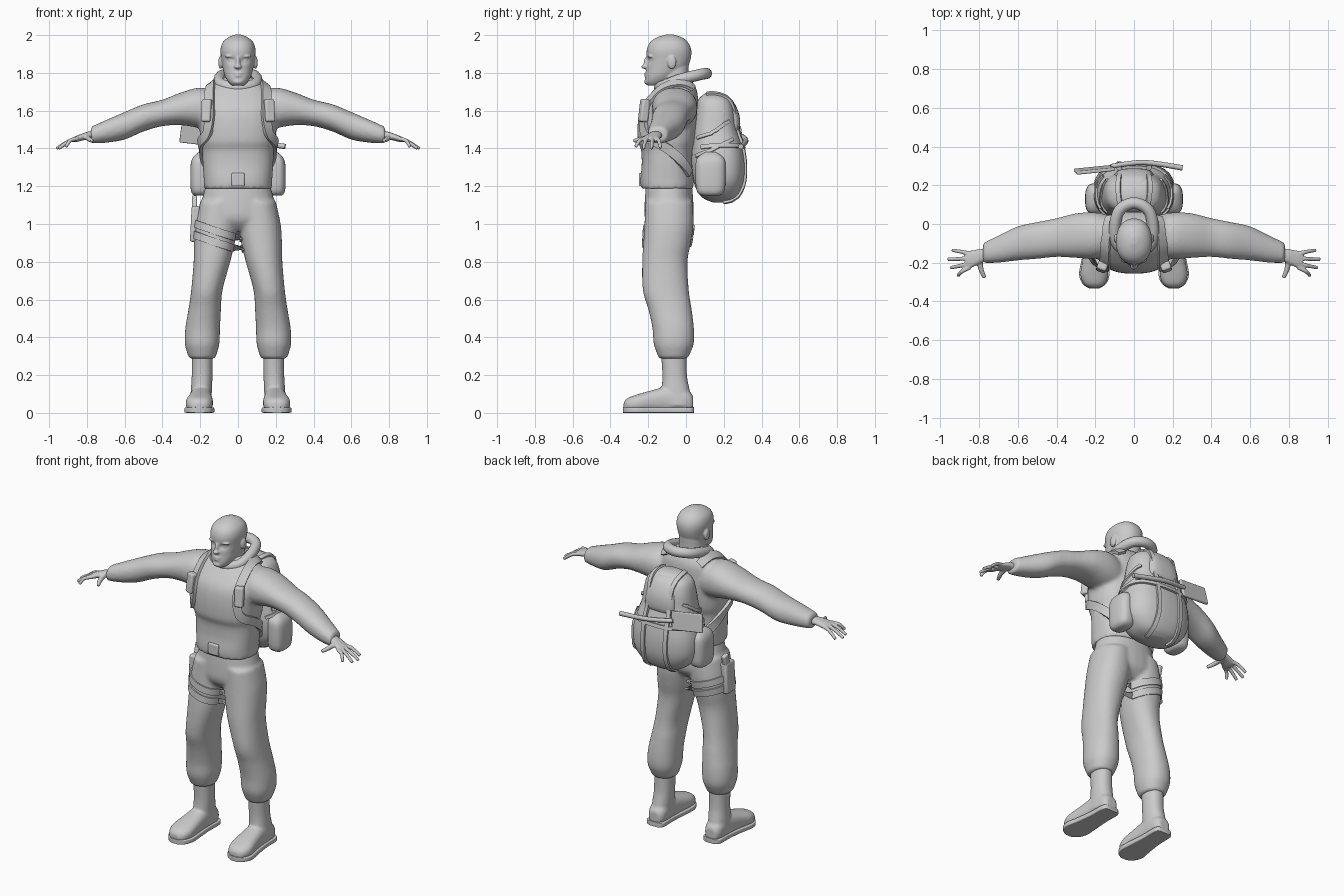
import bpy, bmesh, math
from mathutils import Vector, Matrix
from mathutils.bvhtree import BVHTree

grey = bpy.data.materials.new("plain grey")
grey.diffuse_color = (0.6, 0.6, 0.6, 1)


def spline(pts, steps, closed=False):
    """Catmull-Rom interpolation of equal-length tuples."""
    pts, n, out = [Vector(p) for p in pts], len(pts), []
    at = lambda i: pts[i % n] if closed else pts[max(0, min(n - 1, i))]
    for i in range(n if closed else n - 1):
        a, b, c, d = at(i - 1), at(i), at(i + 1), at(i + 2)
        for k in range(steps):
            t = k / steps
            out.append(0.5 * (2 * b + (c - a) * t + (2 * a - 5 * b + 4 * c - d) * t * t
                              + (3 * b - a - 3 * c + d) * t ** 3))
    return out if closed else out + [pts[-1]]


def skin(bm, rings, closed=False):
    """Bridge rings of points with quads, capping open ends."""
    vs = [[bm.verts.new(p) for p in r] for r in rings]
    m = len(vs[0])
    for i in range(len(vs) if closed else len(vs) - 1):
        a, b = vs[i], vs[(i + 1) % len(vs)]
        for j in range(m):
            bm.faces.new((a[j], a[(j + 1) % m], b[(j + 1) % m], b[j]))
    if not closed:
        bm.faces.new(vs[0])
        bm.faces.new(vs[-1])


def loft(bm, axis, rows, s=1, power=2.2, n=28, steps=4):
    """Rows: position on the axis, two centre values, two radii; s mirrors x."""
    rings = []
    for t, c1, c2, r1, r2 in spline(rows, steps):
        ring = []
        for j in range(n):
            a = 2 * math.pi * (j + 0.5) / n
            c, d = math.cos(a), math.sin(a)
            u = c1 + r1 * math.copysign(abs(c) ** (2 / power), c)
            v = c2 + r2 * math.copysign(abs(d) ** (2 / power), d)
            x, y, z = {'x': (t, u, v), 'y': (u, t, v), 'z': (u, v, t)}[axis]
            ring.append((s * x, y, z))
        rings.append(ring)
    skin(bm, rings)


def tube(bm, pts, r0, r1, s=1, closed=False, n=12, steps=5):
    path = spline([(s * x, y, z) for x, y, z in pts], steps, closed)
    rings, m = [], len(path)
    for i, p in enumerate(path):
        t = (path[(i + 1) % m] if closed or i < m - 1 else p) - (path[i - 1] if closed or i else p)
        t.normalize()
        u = t.cross(Vector((0, 0, 1) if abs(t.z) < 0.9 else (0, 1, 0))).normalized()
        w, r = t.cross(u), r0 + (r1 - r0) * i / (m - 1)
        rings.append([p + r * (u * math.cos(k * 2 * math.pi / n) + w * math.sin(k * 2 * math.pi / n))
                      for k in range(n)])
    skin(bm, rings, closed)


def blob(bm, loc, rad):
    bmesh.ops.create_uvsphere(bm, u_segments=20, v_segments=12, radius=1,
                              matrix=Matrix.Translation(loc) @ Matrix.Diagonal((*rad, 1)))


def finish(name, bm, voxel=0, smooth=3, bevel=0, angle=40):
    bmesh.ops.recalc_face_normals(bm, faces=bm.faces)
    me = bpy.data.meshes.new(name)
    bm.to_mesh(me)
    bm.free()
    ob = bpy.data.objects.new(name, me)
    bpy.context.collection.objects.link(ob)
    me.materials.append(grey)
    for p in me.polygons:
        p.use_smooth = True
    if voxel:
        r = ob.modifiers.new("merge", 'REMESH')
        r.mode, r.voxel_size, r.use_smooth_shade = 'VOXEL', voxel, True
        f = ob.modifiers.new("soften", 'SMOOTH')
        f.factor, f.iterations = 0.5, smooth
    if bevel:
        b = ob.modifiers.new("round", 'BEVEL')
        b.width, b.segments = bevel, 3
    if not voxel:
        bpy.ops.object.select_all(action='DESELECT')
        bpy.context.view_layer.objects.active = ob
        ob.select_set(True)
        bpy.ops.object.shade_smooth_by_angle(angle=math.radians(angle))
    return ob


def box(name, loc, half, bevel=0.01, rot=(0, 0, 0)):
    bm = bmesh.new()
    bmesh.ops.create_cube(bm, size=2, matrix=Matrix.Diagonal((*half, 1)))
    ob = finish(name, bm, bevel=bevel)
    ob.location, ob.rotation_euler = loc, rot
    return ob


def strap(name, target, pts, width, thick, s=1, closed=False):
    """Flat band laid on the nearest surface of the target."""
    dg = bpy.context.evaluated_depsgraph_get()
    tree = BVHTree.FromObject(target, dg)
    hits = [tree.find_nearest(p)[:2] for p in spline([(s * x, y, z) for x, y, z in pts], 6, closed)]
    rings, m = [], len(hits)
    for i, (p, nrm) in enumerate(hits):
        a = hits[i - 1][0] if closed or i else p
        b = hits[(i + 1) % m][0] if closed or i < m - 1 else p
        w = (b - a).cross(nrm).normalized() * width / 2
        rings.append([p - w - nrm * 0.008, p + w - nrm * 0.008, p + w + nrm * thick, p - w + nrm * thick])
    bm = bmesh.new()
    skin(bm, rings, closed)
    return finish(name, bm)


# Head with face, neck
bm = bmesh.new()
loft(bm, 'z', [(1.732, 0, -.168, .03, .035), (1.75, 0, -.155, .05, .06), (1.78, 0, -.135, .068, .08),
               (1.82, 0, -.105, .08, .106), (1.87, 0, -.092, .088, .116), (1.92, 0, -.09, .093, .118),
               (1.96, 0, -.09, .082, .102), (1.987, 0, -.088, .053, .068), (2.003, 0, -.085, .015, .02)], n=40, steps=6)
for v in bm.verts:  # eye sockets
    if v.co.y < -.1:
        v.co.y += .014 * math.exp(-((abs(v.co.x) - .036) / .02) ** 2 - ((v.co.z - 1.866) / .014) ** 2)
loft(bm, 'z', [(1.68, 0, -.05, .085, .085), (1.76, 0, -.06, .075, .075), (1.84, 0, -.06, .07, .075)])
blob(bm, (0, -.208, 1.85), (.012, .016, .036))
blob(bm, (0, -.218, 1.833), (.02, .018, .012))
blob(bm, (0, -.205, 1.797), (.027, .017, .006))
blob(bm, (0, -.205, 1.784), (.024, .017, .006))
blob(bm, (0, -.2, 1.753), (.03, .022, .017))
for s in (-1, 1):
    blob(bm, (s * .038, -.184, 1.888), (.032, .02, .009))
    blob(bm, (s * .036, -.182, 1.866), (.016, .012, .008))
    blob(bm, (s * .093, -.075, 1.855), (.011, .024, .035))
finish("head", bm, 0.005, 3)

# Jacket with sleeves
bm = bmesh.new()
loft(bm, 'z', [(1.188, 0, -.10, .18, .14), (1.24, 0, -.10, .182, .142), (1.31, 0, -.10, .187, .135),
               (1.39, 0, -.10, .19, .138), (1.44, 0, -.10, .2, .155), (1.55, 0, -.095, .205, .16),
               (1.63, 0, -.085, .205, .15), (1.70, 0, -.06, .18, .12), (1.745, 0, -.05, .13, .09),
               (1.775, 0, -.05, .09, .07)], power=2.5)
for s in (-1, 1):
    loft(bm, 'x', [(.10, -.06, 1.60, .10, .10), (.20, -.06, 1.615, .12, .107), (.30, -.06, 1.61, .115, .087),
                   (.40, -.07, 1.588, .10, .07), (.50, -.085, 1.562, .095, .072), (.60, -.10, 1.52, .088, .073),
                   (.70, -.13, 1.49, .07, .06), (.78, -.15, 1.47, .052, .044)], s)
jacket = finish("jacket", bm, 0.011, 4)

# Trousers
bm = bmesh.new()
loft(bm, 'z', [(1.23, 0, -.09, .165, .12), (1.1, 0, -.09, .197, .13), (1.02, 0, -.09, .2, .125),
               (.965, 0, -.09, .12, .08)])
for s in (-1, 1):
    loft(bm, 'z', [(1.12, .10, -.09, .10, .125), (1.0, .113, -.09, .113, .13), (.9, .125, -.10, .108, .126),
                   (.8, .138, -.112, .097, .12), (.65, .165, -.107, .083, .122), (.55, .176, -.085, .086, .115),
                   (.45, .187, -.068, .092, .11), (.37, .19, -.065, .092, .107), (.32, .19, -.066, .08, .09),
                   (.287, .19, -.067, .068, .075)], s)
trousers = finish("trousers", bm, 0.011, 4)

for s, side in ((-1, "right"), (1, "left")):
    # Boot and sole
    bm = bmesh.new()
    loft(bm, 'z', [(.32, .19, -.065, .055, .068), (.2, .19, -.06, .055, .065), (.12, .194, -.055, .056, .075),
                   (.04, .198, -.05, .058, .085)], s)
    loft(bm, 'y', [(.038, .195, .05, .035, .04), (0, .195, .065, .055, .06), (-.1, .197, .07, .058, .068),
                   (-.18, .2, .062, .065, .058), (-.26, .205, .05, .072, .047), (-.31, .205, .042, .055, .036),
                   (-.33, .205, .035, .025, .02)], s, power=2.5)
    finish(side + "_boot", bm, 0.008, 3)
    bm = bmesh.new()
    loft(bm, 'y', [(.043, .195, .015, .035, .015), (.02, .195, .015, .058, .015), (-.08, .197, .015, .06, .015),
                   (-.18, .2, .015, .07, .015), (-.26, .205, .015, .079, .015), (-.31, .205, .015, .06, .015),
                   (-.333, .205, .015, .025, .015)], s, power=8)
    finish(side + "_sole", bm)
    # Hand with fingers
    bm = bmesh.new()
    loft(bm, 'x', [(.75, -.152, 1.472, .03, .024), (.80, -.168, 1.467, .038, .02), (.85, -.185, 1.452, .046, .017),
                   (.872, -.19, 1.446, .042, .013)], s)
    for y, tip in ((-.153, (.94, -.135, 1.405)), (-.177, (.962, -.182, 1.40)),
                   (-.202, (.95, -.226, 1.40)), (-.224, (.91, -.268, 1.408))):
        tube(bm, [(.85, y, 1.452), (.89, (y + tip[1]) / 2, 1.441), tip], .0125, .009, s)
    tube(bm, [(.80, -.175, 1.462), (.79, -.235, 1.45), (.772, -.277, 1.44)], .017, .01, s)
    finish(side + "_hand", bm, 0.005, 2)
    # Shoulder strap with pouch
    strap(side + "_shoulder_strap", jacket,
          [(.13, .06, 1.73), (.15, -.05, 1.76), (.16, -.17, 1.71), (.165, -.25, 1.6), (.175, -.23, 1.48),
           (.2, -.13, 1.42), (.2, -.02, 1.34), (.15, .06, 1.27)], .05, .016, s)
    box(side + "_strap_pouch", (s * .165, -.222, 1.6), (.026, .022, .06), .01, (-.12, 0, s * .35))
    # Side pouch of the pack
    bm = bmesh.new()
    loft(bm, 'z', [(1.15, .2, .13, .03, .045), (1.18, .2, .13, .05, .075), (1.3, .2, .13, .052, .08),
                   (1.35, .195, .13, .045, .07), (1.38, .19, .13, .02, .03)], s, power=2.8)
    finish(side + "_pack_pouch", bm, angle=60)

# Collar roll
bm = bmesh.new()
tube(bm, [(0, -.14, 1.722), (.08, -.11, 1.735), (.1, -.03, 1.765), (.075, .07, 1.79), (0, .108, 1.797),
          (-.075, .07, 1.79), (-.1, -.03, 1.765), (-.08, -.11, 1.735)], .03, .03, closed=True)
finish("collar", bm)

# Backpack
bm = bmesh.new()
loft(bm, 'z', [(1.115, 0, .19, .06, .05), (1.145, 0, .18, .14, .10), (1.22, 0, .175, .20, .135),
               (1.32, 0, .17, .21, .145), (1.42, 0, .165, .19, .135), (1.5, 0, .155, .165, .12),
               (1.6, 0, .155, .15, .105), (1.66, 0, .15, .125, .085), (1.695, 0, .145, .06, .04)], power=2.6)
pack = finish("backpack", bm, angle=60)
bm = bmesh.new()
loft(bm, 'z', [(1.47, 0, .24, .07, .02), (1.5, 0, .245, .1, .04), (1.58, 0, .24, .095, .042),
               (1.65, 0, .215, .075, .035), (1.68, 0, .2, .04, .015)], power=2.8)
finish("back_pocket", bm, angle=60)
for x in (-.08, .08):
    strap("pack_strap", pack, [(x, .1, 1.71), (x, .26, 1.64), (x, .3, 1.5), (x, .34, 1.35), (x, .33, 1.22),
                               (x, .2, 1.1)], .025, .012)
strap("pack_belt", pack, [(.23, .05, 1.42), (.2, .22, 1.42), (.1, .34, 1.42), (-.1, .34, 1.42), (-.2, .22, 1.42),
                          (-.23, .05, 1.42)], .022, .012)
for s in (-1, 1):
    for z in (1.40, 1.50):
        strap("side_strap", pack, [(s * .16, .04, z - .04), (s * .22, .14, z), (s * .16, .25, z + .05)], .018, .01)

# Folding shovel
bm = bmesh.new()
tube(bm, [(-.12, .298, 1.465), (.05, .318, 1.44), (.25, .29, 1.41)], .012, .014)
finish("shovel_handle", bm)
box("shovel_blade", (-.205, .28, 1.475), (.10, .009, .055), .006, (.15, .12, .1))

# Buckle, holster and thigh bands
box("belt_buckle", (0, -.238, 1.235), (.035, .012, .035), .008)
box("holster", (-.228, -.09, 1.0), (.022, .045, .095), .012, (0, .05, 0))
box("pistol_grip", (-.23, -.065, 1.105), (.014, .022, .045), .008, (-.25, 0, 0))
for z in (.925, .865):
    ring = [(-.12 + .13 * math.cos(a), -.1 + .15 * math.sin(a), z + .04 - .04 * math.cos(a))
            for a in (k * math.pi / 6 for k in range(12))]
    strap("thigh_band", trousers, ring, .04, .008, closed=True)
